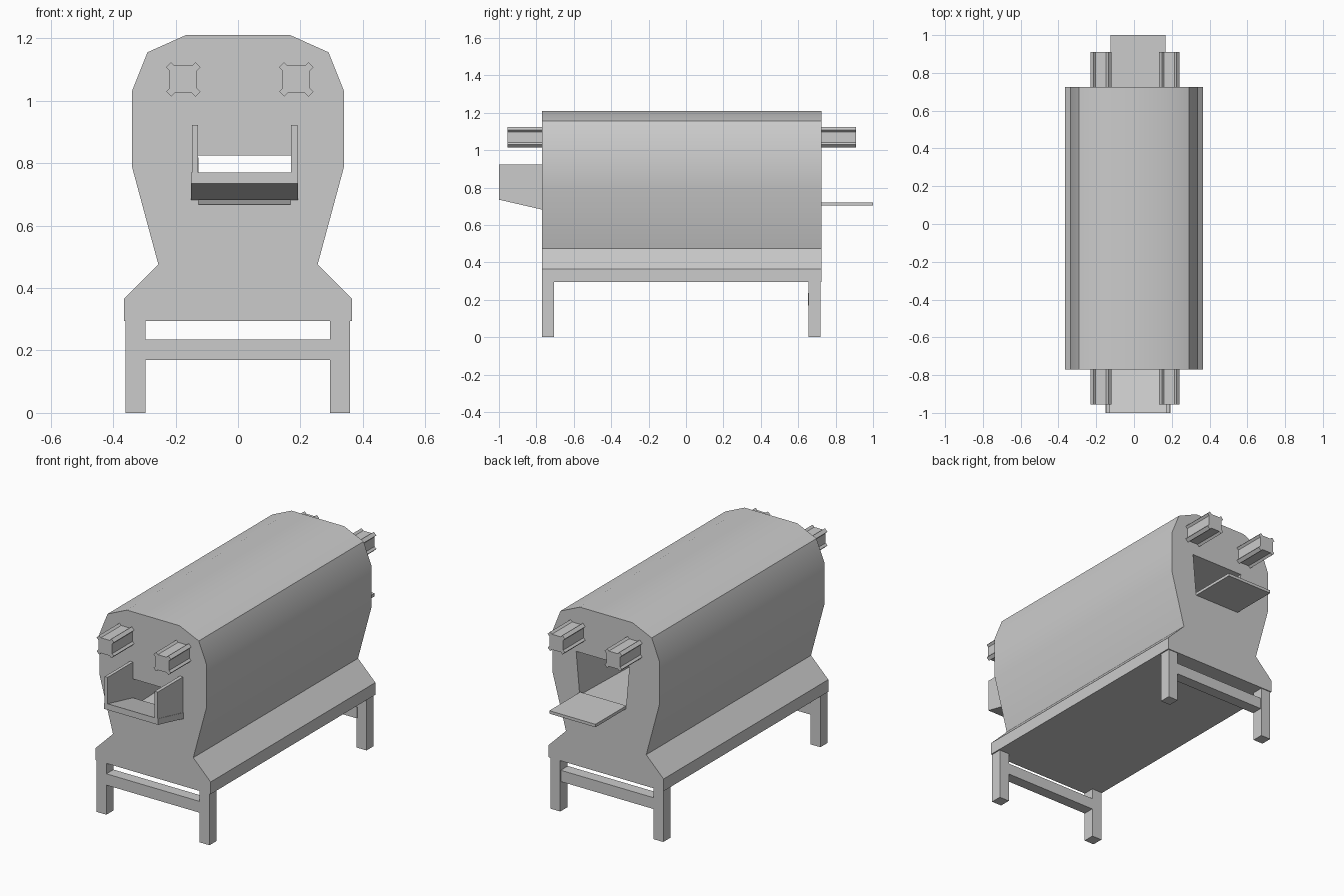
import bpy, bmesh, math

if "Cube" in bpy.data.objects:
    bpy.data.objects.remove(bpy.data.objects["Cube"])


def loft(name, rings):
    """Solid skinned through matching closed rings of 3D points."""
    bm = bmesh.new()
    loops = [[bm.verts.new(p) for p in ring] for ring in rings]
    n = len(rings[0])
    for a, b in zip(loops, loops[1:]):
        for i in range(n):
            j = (i + 1) % n
            bm.faces.new((a[i], a[j], b[j], b[i]))
    bm.faces.new(loops[0])
    bm.faces.new(loops[-1])
    bmesh.ops.recalc_face_normals(bm, faces=bm.faces)
    mesh = bpy.data.meshes.new(name)
    bm.to_mesh(mesh)
    bm.free()
    ob = bpy.data.objects.new(name, mesh)
    bpy.context.collection.objects.link(ob)
    return ob


def along_y(name, profile, y0, y1):
    return loft(name, [[(x, y, z) for x, z in profile] for y in (y0, y1)])


def along_x(name, profile, x0, x1):
    return loft(name, [[(x, y, z) for y, z in profile] for x in (x0, x1)])


def box(name, x0, x1, y0, y1, z0, z1):
    return along_y(name, [(x0, z0), (x1, z0), (x1, z1), (x0, z1)], y0, y1)


FRONT, BACK = -0.77, 0.725

# Main housing
half = [(0.365, 0.295), (0.365, 0.365), (0.255, 0.475), (0.34, 0.79),
        (0.34, 1.03), (0.29, 1.155), (0.167, 1.21)]
housing = along_y("housing", half + [(-x, z) for x, z in reversed(half)], FRONT, BACK)


# Sloping tunnel through the housing, taller at the back
def tunnel_ring(y):
    t = (y - FRONT) / (BACK - FRONT)
    z0, z1 = 0.668 + 0.037 * t, 0.825 + 0.125 * t
    w = 0.149 + 0.02 * t
    return [(0.021 - 0.147, y, z0), (0.021 + 0.147, y, z0),
            (0.021 + w, y, z1), (0.021 - w, y, z1)]


cutter = loft("tunnel_cutter", [tunnel_ring(FRONT - 0.05), tunnel_ring(BACK + 0.05)])
mod = housing.modifiers.new("tunnel", "BOOLEAN")
mod.operation = "DIFFERENCE"
mod.solver = "EXACT"
mod.object = cutter
bpy.context.view_layer.objects.active = housing
housing.select_set(True)
bpy.ops.object.modifier_apply(modifier="tunnel")
bpy.ops.object.shade_smooth_by_angle(angle=math.radians(30))
bpy.data.objects.remove(cutter)

# Front chute: sloping floor with two side walls
along_x("chute_floor", [(-1.0, 0.735), (FRONT, 0.682), (FRONT, 0.717), (-1.0, 0.77)],
        -0.15, 0.192)
wall = [(-1.0, 0.765), (FRONT, 0.71), (FRONT, 0.922), (-1.0, 0.922)]
along_x("chute_wall_left", wall, -0.147, -0.128)
along_x("chute_wall_right", wall, 0.17, 0.19)

# Rear output shelf
box("rear_shelf", -0.125, 0.168, BACK - 0.005, 1.0, 0.703, 0.72)

# Rails with flared corners, running through and out of both ends
quarter = [(0.044, 0.028), (0.055, 0.039), (0.039, 0.055), (0.028, 0.044)]
star = []
for k in range(4):
    c, s = round(math.cos(k * math.pi / 2)), round(math.sin(k * math.pi / 2))
    star += [(x * c - z * s, x * s + z * c) for x, z in quarter]
for side, cx in (("left", -0.175), ("right", 0.187)):
    along_y("rail_" + side, [(cx + x, 1.068 + z) for x, z in star], -0.955, 0.91)

# Legs and cross bars
for end, y0, bar_y in (("front", -0.77, -0.77), ("back", 0.655, 0.651)):
    for side, sx in (("left", -0.36), ("right", 0.295)):
        box(f"{end}_{side}_leg", sx, sx + 0.063, y0, y0 + 0.065, 0, 0.297)
    box(f"{end}_cross_bar", -0.3, 0.3, bar_y, bar_y + 0.064, 0.17, 0.235)
